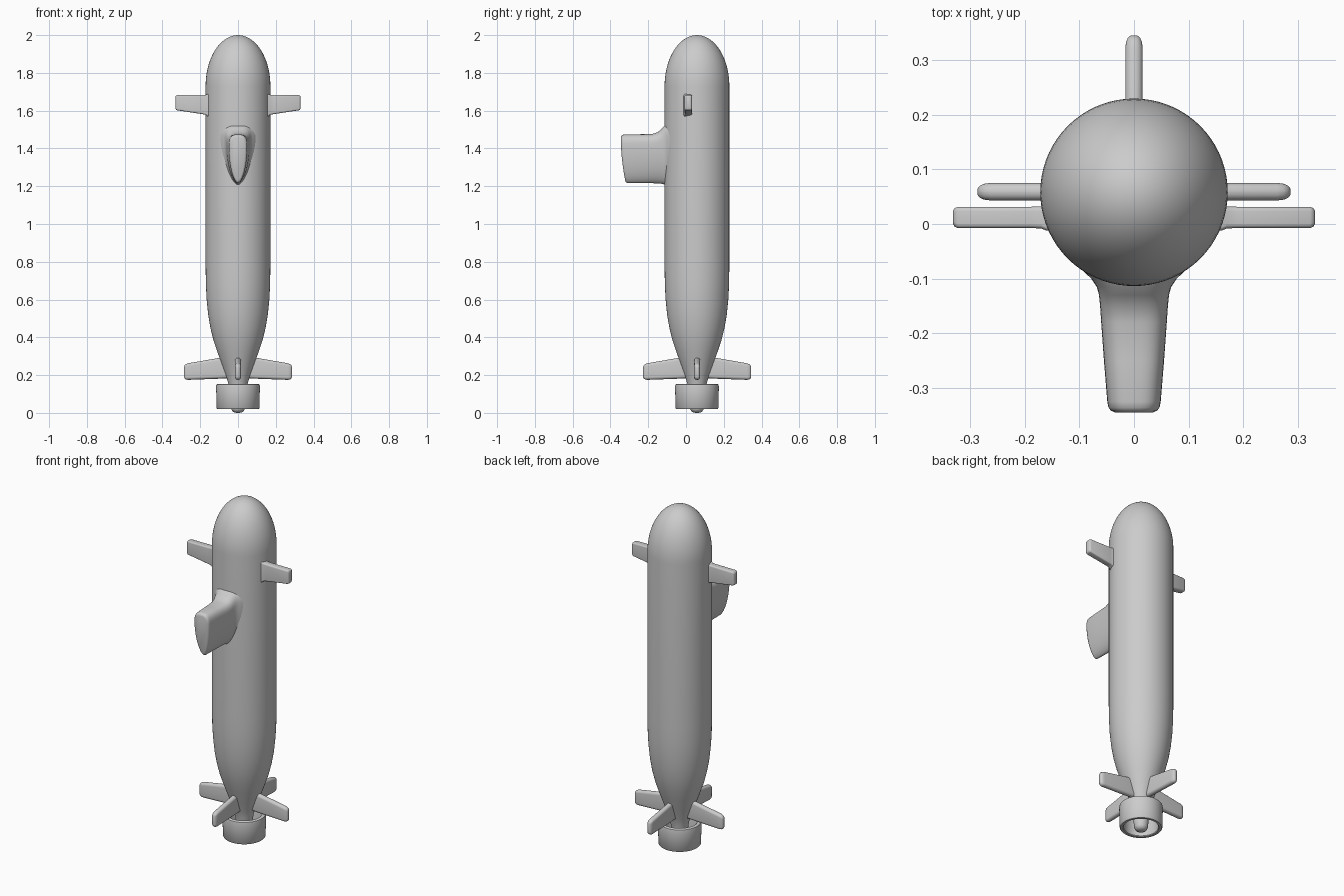
import bpy, bmesh, math
from mathutils import Matrix, Vector

if "Cube" in bpy.data.objects:
    bpy.data.objects.remove(bpy.data.objects["Cube"])

CY = 0.058   # hull axis in y


def finish(name, bm):
    bmesh.ops.remove_doubles(bm, verts=bm.verts, dist=1e-5)
    bmesh.ops.recalc_face_normals(bm, faces=bm.faces)
    me = bpy.data.meshes.new(name)
    bm.to_mesh(me)
    bm.free()
    ob = bpy.data.objects.new(name, me)
    bpy.context.collection.objects.link(ob)
    bpy.ops.object.select_all(action='DESELECT')
    ob.select_set(True)
    bpy.context.view_layer.objects.active = ob
    bpy.ops.object.shade_smooth_by_angle(angle=math.radians(40))
    return ob


def lathe(name, profile, closed=False, steps=72):
    bm = bmesh.new()
    vs = [bm.verts.new((r, CY, z)) for r, z in profile]
    n = len(vs)
    es = [bm.edges.new((vs[i], vs[(i + 1) % n])) for i in range(n if closed else n - 1)]
    bmesh.ops.spin(bm, geom=vs + es, cent=(0, CY, 0), axis=(0, 0, 1),
                   angle=2 * math.pi, steps=steps)
    return finish(name, bm)


def loft(name, rings):
    bm = bmesh.new()
    loops = [[bm.verts.new(p) for p in ring] for ring in rings]
    n = len(loops[0])
    for a, b in zip(loops, loops[1:]):
        for i in range(n):
            j = (i + 1) % n
            bm.faces.new((a[i], a[j], b[j], b[i]))
    bm.faces.new(loops[0])
    bm.faces.new(loops[-1])
    return finish(name, bm)


def rounded_section(d, lo, hi, h, corner):
    pts = []
    c = min(corner, h * 0.98)
    for k, (sy, sz) in enumerate([(1, 1), (-1, 1), (-1, -1), (1, -1)]):
        for s in range(6):
            a = math.pi / 2 * (k + s / 5)
            z = (hi - c) if sz > 0 else (lo + c)
            pts.append(Vector((d, sy * (h - c) + c * math.cos(a), z + c * math.sin(a))))
    return pts


def fin(name, stations, corner, y, angle):
    m = Matrix.Translation((0, y, 0)) @ Matrix.Rotation(angle, 4, 'Z')
    return loft(name, [[m @ p for p in rounded_section(*s, corner)] for s in stations])


# Hull: rounded bow, straight body, tapering stern ending in the propulsor hub
bow = [(0.1715 * math.sin(a), 1.73 + 0.27 * math.cos(a))
       for a in (math.pi / 2 * i / 18 for i in range(19))]
stern = [(0.1715, 0.78), (0.170, 0.68), (0.166, 0.60), (0.158, 0.52), (0.146, 0.45),
         (0.130, 0.385), (0.108, 0.32), (0.083, 0.25), (0.060, 0.185), (0.050, 0.15),
         (0.043, 0.10), (0.039, 0.05), (0.036, 0.02), (0.028, 0.007), (0.015, 0.001), (0, 0)]
lathe("hull", bow + stern)

# Duct ring around the stern
lathe("propulsor_duct", [(0.092, 0.024), (0.096, 0.02), (0.109, 0.02), (0.113, 0.025),
                         (0.116, 0.14), (0.114, 0.150), (0.108, 0.154), (0.099, 0.154),
                         (0.094, 0.150), (0.091, 0.14)], closed=True)

# Sail: teardrop section lofted outwards, flaring into the hull, with a slanted tip
def sail_section(y, w, top, bottom, slant):
    pts = []
    lead = top - (top - bottom) * 0.25
    for i in range(48):
        a = 2 * math.pi * i / 48
        c, s = math.cos(a), math.sin(a)
        if s >= 0:   # blunt leading edge
            x = w * math.copysign(abs(c) ** 0.7, c)
            z = lead + (top - lead) * abs(s) ** 0.7
        else:        # long tapered trailing edge
            x, z = w * math.copysign(abs(c) ** 1.15, c), lead + (lead - bottom) * s
        t = (top - z) / (top - bottom)
        pts.append((x, y + slant * t * t, z))
    return pts


loft("sail", [sail_section(*s) for s in [
    (-0.05, 0.110, 1.545, 1.18, 0), (-0.085, 0.094, 1.535, 1.195, 0),
    (-0.100, 0.078, 1.528, 1.203, 0), (-0.115, 0.068, 1.519, 1.209, 0),
    (-0.130, 0.064, 1.503, 1.213, 0), (-0.150, 0.062, 1.486, 1.215, 0),
    (-0.180, 0.060, 1.476, 1.216, 0), (-0.250, 0.055, 1.475, 1.216, 0.008),
    (-0.325, 0.049, 1.474, 1.216, 0.022), (-0.336, 0.047, 1.472, 1.218, 0.023),
    (-0.342, 0.043, 1.467, 1.223, 0.023), (-0.345, 0.036, 1.460, 1.232, 0.023)]])

# Bow planes
plane = [(0.10, 1.56, 1.69, 0.026), (0.160, 1.570, 1.688, 0.024), (0.170, 1.578, 1.684, 0.020),
         (0.19, 1.582, 1.683, 0.0195), (0.322, 1.602, 1.682, 0.0195),
         (0.328, 1.605, 1.679, 0.017), (0.331, 1.610, 1.674, 0.012)]
for name, a in (("bow_plane_right", 0), ("bow_plane_left", math.pi)):
    fin(name, plane, 0.008, 0.012, a)

# Four tail fins in a cross
tail = [(0.03, 0.185, 0.298, 0.016), (0.10, 0.181, 0.291, 0.016), (0.262, 0.175, 0.263, 0.016),
        (0.274, 0.176, 0.259, 0.0145), (0.282, 0.181, 0.253, 0.011),
        (0.286, 0.190, 0.243, 0.006)]
for k in range(4):
    fin(f"tail_fin_{k + 1}", tail, 0.015, CY + 0.001, k * math.pi / 2)
